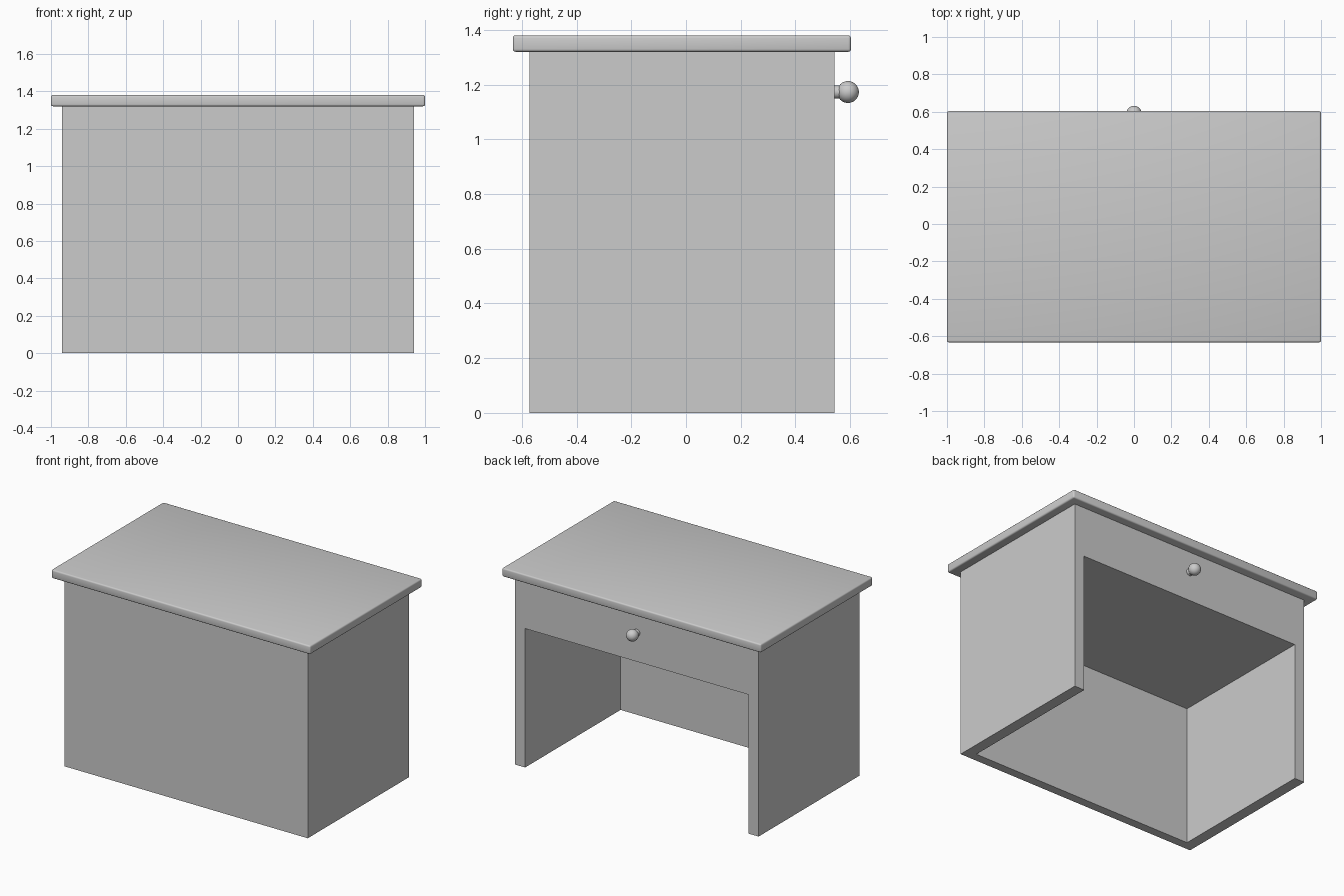
import bpy
import math

if "Cube" in bpy.data.objects:
    bpy.data.objects.remove(bpy.data.objects["Cube"])

BACK_Y, FRONT_Y = -0.573, 0.542      # closed side, drawer side
BODY_X, BODY_Z = 0.94, 1.32
SIDE_T, PANEL_T = 0.077, 0.062
DRAWER_Z = 0.97
KNOB_Z = 1.173


def box(name, lo, hi):
    size = [b - a for a, b in zip(lo, hi)]
    mid = [(a + b) / 2 for a, b in zip(lo, hi)]
    bpy.ops.mesh.primitive_cube_add(size=1, location=mid)
    obj = bpy.context.object
    obj.name = name
    obj.scale = size
    bpy.ops.object.transform_apply(location=False, rotation=False, scale=True)
    return obj


# Desk body: solid block with the knee space cut out
body = box("desk_body", (-BODY_X, BACK_Y, 0), (BODY_X, FRONT_Y, BODY_Z))
cutter = box("knee_space_cutter",
             (-BODY_X + SIDE_T, BACK_Y + PANEL_T, -0.2),
             (BODY_X - SIDE_T, FRONT_Y + 0.2, DRAWER_Z))
cut = body.modifiers.new("knee_space", 'BOOLEAN')
cut.operation = 'DIFFERENCE'
cut.solver = 'EXACT'
cut.object = cutter
bpy.context.view_layer.objects.active = body
bpy.ops.object.modifier_apply(modifier=cut.name)
bpy.data.objects.remove(cutter)

# Overhanging table top with softened edges
top = box("table_top", (-1, BACK_Y - 0.06, BODY_Z), (1, FRONT_Y + 0.061, 1.38))
bevel = top.modifiers.new("soft_edges", 'BEVEL')
bevel.width = 0.01
bevel.segments = 3
bpy.context.view_layer.objects.active = top
bpy.ops.object.modifier_apply(modifier=bevel.name)
bpy.ops.object.shade_smooth_by_angle(angle=math.radians(35))

# Drawer knob stem
bpy.ops.mesh.primitive_cylinder_add(vertices=32, radius=0.024, depth=0.04,
                                    location=(0, FRONT_Y + 0.018, KNOB_Z),
                                    rotation=(math.pi / 2, 0, 0))
bpy.context.object.name = "knob_stem"
bpy.ops.object.shade_smooth_by_angle(angle=math.radians(35))

# Drawer knob ball
bpy.ops.mesh.primitive_uv_sphere_add(segments=32, ring_count=16, radius=0.04,
                                     location=(0, 0.592, KNOB_Z))
bpy.context.object.name = "knob_ball"
bpy.ops.object.shade_smooth()
